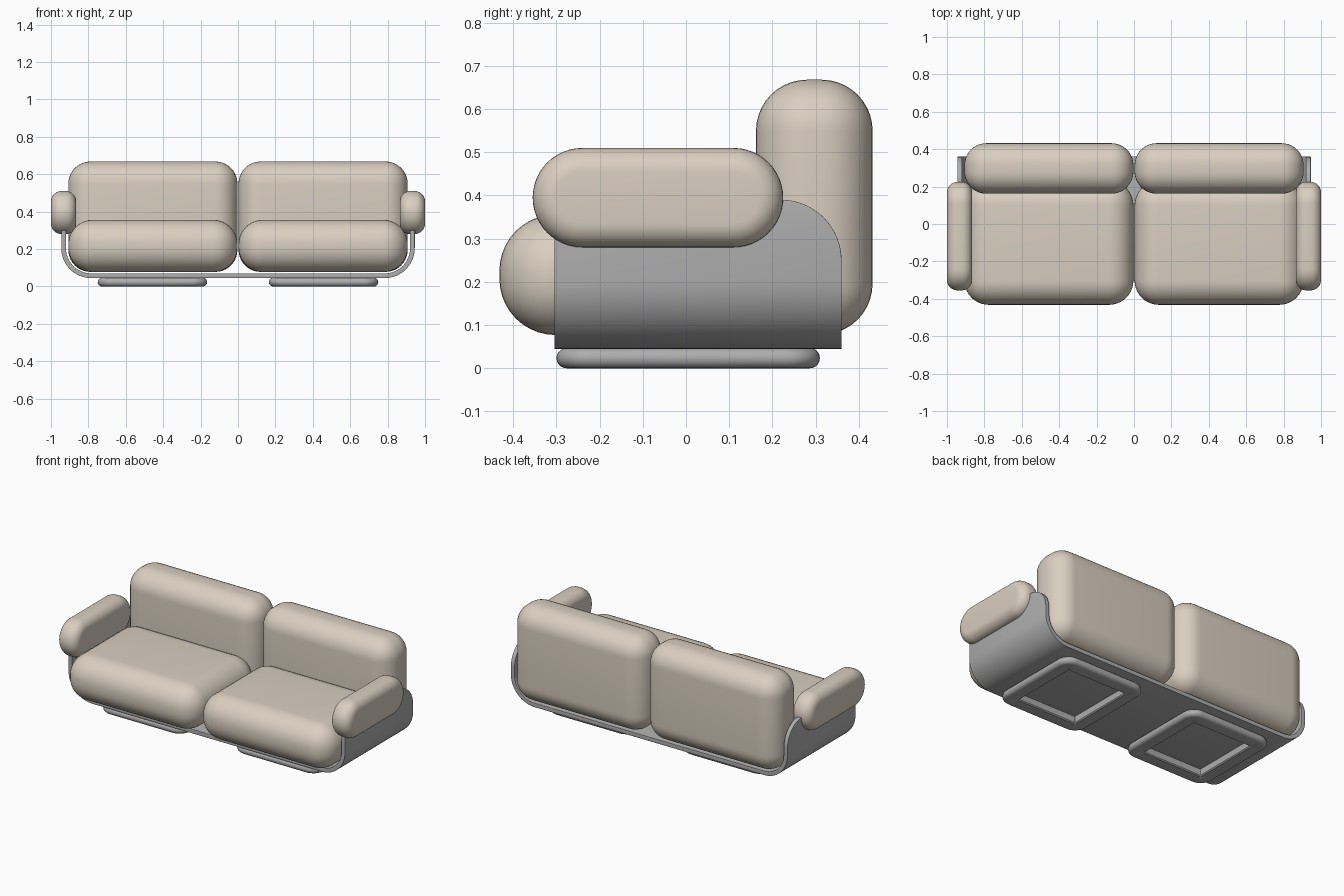
import bpy, bmesh
from math import sin, cos, pi, radians

if "Cube" in bpy.data.objects:
    bpy.data.objects.remove(bpy.data.objects["Cube"])


def material(name, rgb):
    m = bpy.data.materials.new(name)
    m.diffuse_color = (*rgb, 1)
    m.use_nodes = True
    m.node_tree.nodes["Principled BSDF"].inputs["Base Color"].default_value = m.diffuse_color
    return m


FABRIC = material("beige_fabric", (0.70, 0.62, 0.53))
METAL = material("grey_metal", (0.42, 0.42, 0.42))


def new_object(name, bm, mat):
    bmesh.ops.recalc_face_normals(bm, faces=bm.faces)
    me = bpy.data.meshes.new(name)
    bm.to_mesh(me)
    bm.free()
    me.materials.append(mat)
    ob = bpy.data.objects.new(name, me)
    bpy.context.collection.objects.link(ob)
    return ob


def finish(ob, bevel=0, segments=8):
    if bevel:
        b = ob.modifiers.new("Bevel", 'BEVEL')
        b.width, b.segments = bevel, segments
        b.limit_method, b.angle_limit = 'ANGLE', radians(50)
    bpy.ops.object.select_all(action='DESELECT')
    ob.select_set(True)
    bpy.context.view_layer.objects.active = ob
    bpy.ops.object.convert(target='MESH')
    bpy.ops.object.shade_smooth_by_angle(angle=radians(40))


def cushion(name, lo, hi, radius):
    bm = bmesh.new()
    bmesh.ops.create_cube(bm, size=1)
    for v in bm.verts:
        v.co = [(a + b) / 2 + c * (b - a) for a, b, c in zip(lo, hi, v.co)]
    finish(new_object(name, bm, FABRIC), radius, 10)


def arm(name, x0, x1):
    # stadium outline in the side plane, extruded across x
    r, zc = 0.115, 0.395
    outline = []
    for yc, start in ((0.11, -pi / 2), (-0.24, pi / 2)):
        for i in range(25):
            t = start + pi * i / 24
            outline.append((yc + r * cos(t), zc + r * sin(t)))
    bm = bmesh.new()
    face = bm.faces.new([bm.verts.new((x0, y, z)) for y, z in outline])
    ext = bmesh.ops.extrude_face_region(bm, geom=[face])
    for v in ext["geom"]:
        if isinstance(v, bmesh.types.BMVert):
            v.co.x = x1
    finish(new_object(name, bm, FABRIC), 0.056, 8)


def foot(name, xc, yc=0.005, hx=0.2925, hy=0.305, h=0.047, width=0.09):
    # square ring: (inset, z) section swept round a rounded rectangle
    r = h / 2
    section = [(r - r * sin(pi * i / 10), r + r * cos(pi * i / 10)) for i in range(11)]
    section += [(width - 0.006, 0), (width, 0.006), (width, h)]
    bm = bmesh.new()
    rings = []
    for inset, z in section:
        rad = max(0.08 - inset, 0.004)
        ring = []
        for k, (sx, sy) in enumerate(((1, 1), (-1, 1), (-1, -1), (1, -1))):
            for i in range(9):
                t = pi / 2 * (k + i / 8)
                ring.append(bm.verts.new((xc + sx * (hx - inset - rad) + rad * cos(t),
                                          yc + sy * (hy - inset - rad) + rad * sin(t), z)))
        rings.append(ring)
    n = len(rings[0])
    for a, b in zip(rings, rings[1:] + rings[:1]):
        for i in range(n):
            bm.faces.new((a[i], a[(i + 1) % n], b[(i + 1) % n], b[i]))
    finish(new_object(name, bm, METAL))


# Bent sheet shell: U profile of (x, z, back edge y), back upper corners rounded off
half = [(0.0, 0.045, 0.36), (0.4, 0.045, 0.36)]
for i in range(17):
    t = pi / 2 * i / 16
    half.append((0.785 + 0.16 * sin(t), 0.205 - 0.16 * cos(t), 0.36))
for i in range(17):
    t = pi / 2 * i / 16
    half.append((0.945, 0.25 + 0.14 * sin(t), 0.22 + 0.14 * cos(t)))
profile = [(-x, z, y) for x, z, y in reversed(half[1:])] + half
bm = bmesh.new()
pairs = [(bm.verts.new((x, -0.305, z)), bm.verts.new((x, y, z))) for x, z, y in profile]
for (a, b), (c, d) in zip(pairs, pairs[1:]):
    bm.faces.new((a, c, d, b))
shell = new_object("shell", bm, METAL)
# thicken towards the inside of the U
bottom = min(shell.data.polygons, key=lambda p: p.center.z)
solid = shell.modifiers.new("Solidify", 'SOLIDIFY')
solid.thickness = 0.025
solid.offset = -1 if bottom.normal.z < 0 else 1
solid.use_even_offset = True
finish(shell, 0.007, 3)

# Parts repeated on both sides
for side, s in (("left", -1), ("right", 1)):
    x0, x1 = sorted((s * 0.003, s * 0.907))
    cushion(side + "_seat", (x0, -0.432, 0.077), (x1, 0.23, 0.356), 0.13)
    cushion(side + "_backrest", (x0, 0.162, 0.078), (x1, 0.432, 0.668), 0.118)
    arm(side + "_armrest", *sorted((s * 0.865, s * 1.0)))
    foot(side + "_foot", s * 0.4575)
